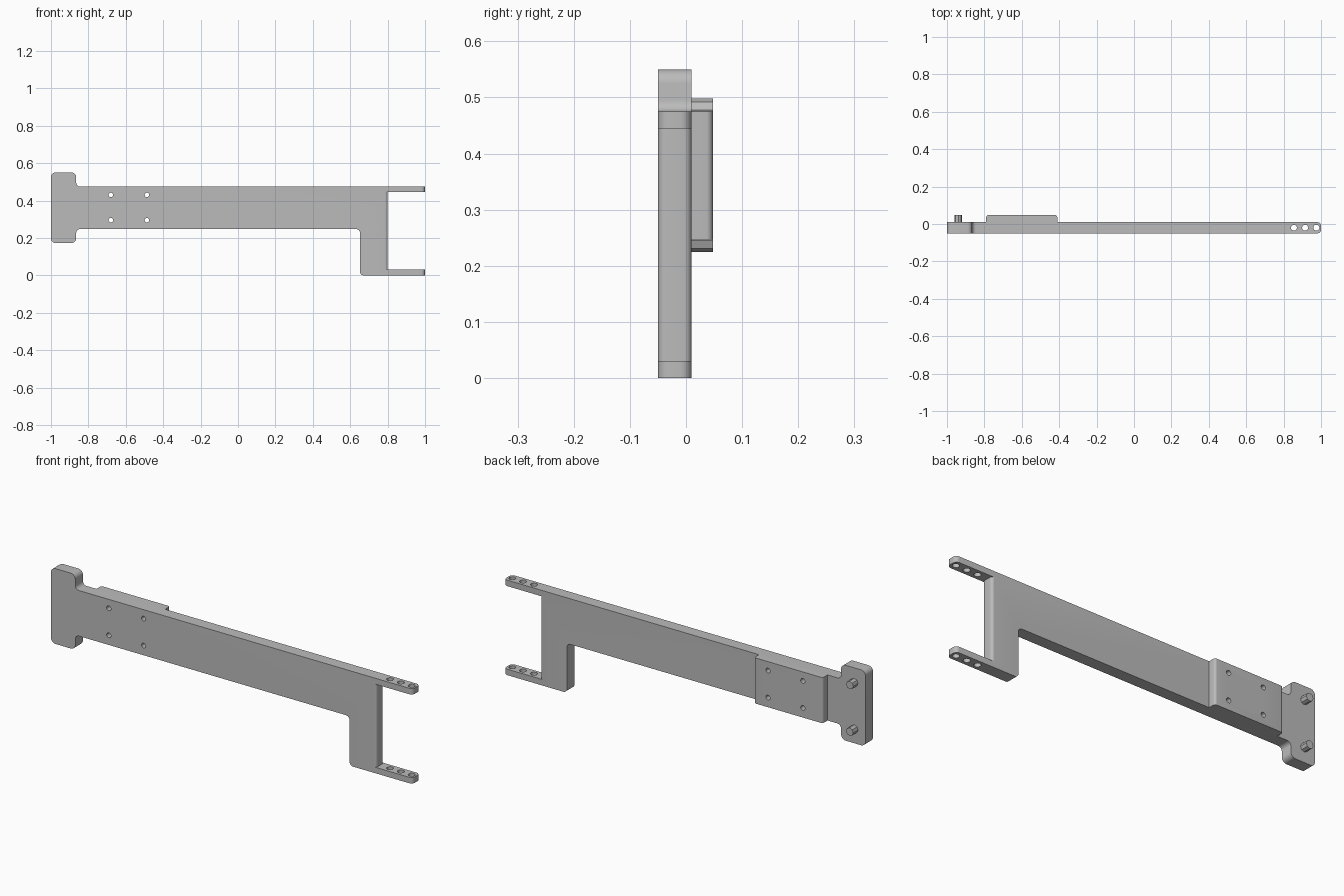
import bpy, bmesh, math
from mathutils import Vector

cube = bpy.data.objects.get("Cube")
if cube:
    bpy.data.objects.remove(cube, do_unlink=True)

grey = bpy.data.materials.new("plain grey")
grey.use_nodes = True
grey.diffuse_color = (0.5, 0.5, 0.5, 1)
grey.node_tree.nodes["Principled BSDF"].inputs["Base Color"].default_value = (0.5, 0.5, 0.5, 1)

FRONT, BACK, PLATE_BACK = -0.05, 0.01, 0.048
BOTTOM, TOP = 0.247, 0.475


def rounded(corners, steps=6):
    """Outline from (u, v, radius) corners, with right-angle corners filleted."""
    out = []
    for i, (u, v, r) in enumerate(corners):
        p = Vector((u, v))
        if not r:
            out.append(p)
            continue
        a = (Vector(corners[i - 1][:2]) - p).normalized()
        b = (Vector(corners[(i + 1) % len(corners)][:2]) - p).normalized()
        for k in range(steps + 1):
            t = math.pi / 2 * k / steps
            out.append(p + a * r * (1 - math.sin(t)) + b * r * (1 - math.cos(t)))
    return out


def circle(u, v, r, n=20):
    return [Vector((u + r * math.cos(math.tau * k / n), v + r * math.sin(math.tau * k / n)))
            for k in range(n)]


def prism(name, outline, axis, lo, hi):
    """Extrude an outline along y (outline in x, z) or along z (outline in x, y)."""
    def at(p, d):
        return (p.x, d, p.y) if axis == "y" else (p.x, p.y, d)
    bm = bmesh.new()
    rings = [[bm.verts.new(at(p, d)) for p in outline] for d in (lo, hi)]
    for ring in rings:
        bm.faces.new(ring)
    n = len(outline)
    for i in range(n):
        j = (i + 1) % n
        bm.faces.new((rings[0][i], rings[0][j], rings[1][j], rings[1][i]))
    bmesh.ops.recalc_face_normals(bm, faces=bm.faces)
    mesh = bpy.data.meshes.new(name)
    bm.to_mesh(mesh)
    bm.free()
    mesh.materials.append(grey)
    ob = bpy.data.objects.new(name, mesh)
    bpy.context.collection.objects.link(ob)
    return ob


def activate(ob):
    bpy.ops.object.select_all(action="DESELECT")
    ob.select_set(True)
    bpy.context.view_layer.objects.active = ob


def cut(ob, cutter):
    cutter.hide_render = True
    mod = ob.modifiers.new("cut", "BOOLEAN")
    mod.operation, mod.solver, mod.object = "DIFFERENCE", "EXACT", cutter
    activate(ob)
    bpy.ops.object.modifier_apply(modifier=mod.name)
    bpy.data.objects.remove(cutter, do_unlink=True)


def smooth(ob):
    activate(ob)
    bpy.ops.object.shade_smooth_by_angle(angle=math.radians(30))


# Bar with T-shaped head and dropped fork block
arm = prism("arm_body", rounded([
    (-1, 0.173, 0.025), (-0.865, 0.173, 0.025), (-0.865, BOTTOM, 0.02),
    (0.652, BOTTOM, 0.02), (0.652, 0, 0.02), (1, 0, 0), (1, TOP, 0),
    (-0.865, TOP, 0.02), (-0.865, 0.55, 0.025), (-1, 0.55, 0.025)]), "y", FRONT, BACK)

# Rounded fork tips
bm = bmesh.new()
bm.from_mesh(arm.data)
tips = [e for e in bm.edges if all(v.co.x > 0.99 for v in e.verts)
        and abs(e.verts[0].co.z - e.verts[1].co.z) > 0.1]
bmesh.ops.bevel(bm, geom=tips, offset=0.02, segments=6, profile=0.5, affect="EDGES")
bm.to_mesh(arm.data)
bm.free()

# Fork opening, leaving a wall with rounded vertical edges
wall, r = 0.8, 0.014
opening = [Vector((1.1, -0.1)), Vector((1.1, 0.1)), Vector((wall - r, 0.1))]
for side, centre in ((1, BACK - r), (-1, FRONT + r)):
    arc = [Vector((wall - r + r * math.cos(t), centre + side * r * math.sin(t)))
           for t in (math.pi / 2 * k / 6 for k in range(7))]
    opening += arc[::-1] if side > 0 else arc
opening.append(Vector((wall - r, -0.1)))
cut(arm, prism("fork_cutter", opening, "z", 0.03, 0.445))

# Pin holes through both fork prongs
for x in (0.855, 0.915, 0.975):
    cut(arm, prism("prong_hole_cutter", circle(x, -0.02, 0.016), "z", -0.1, 0.6))

# Backing plate with rounded vertical edges
plate = prism("backing_plate", rounded([
    (-0.79, BACK, 0), (-0.41, BACK, 0),
    (-0.41, PLATE_BACK, 0.012), (-0.79, PLATE_BACK, 0.012)]), "z", BOTTOM, TOP)

# Screw holes through bar and plate
for x in (-0.68, -0.487):
    for z in (0.295, 0.43):
        for ob in (arm, plate):
            cut(ob, prism("screw_hole_cutter", circle(x, z, 0.012), "y", -0.1, 0.1))

smooth(arm)
smooth(plate)

# Eight-sided pegs on the back of the head
for name, z in (("upper_peg", 0.478), ("lower_peg", 0.245)):
    prism(name, circle(-0.939, z, 0.02, 8), "y", BACK - 0.005, PLATE_BACK)
